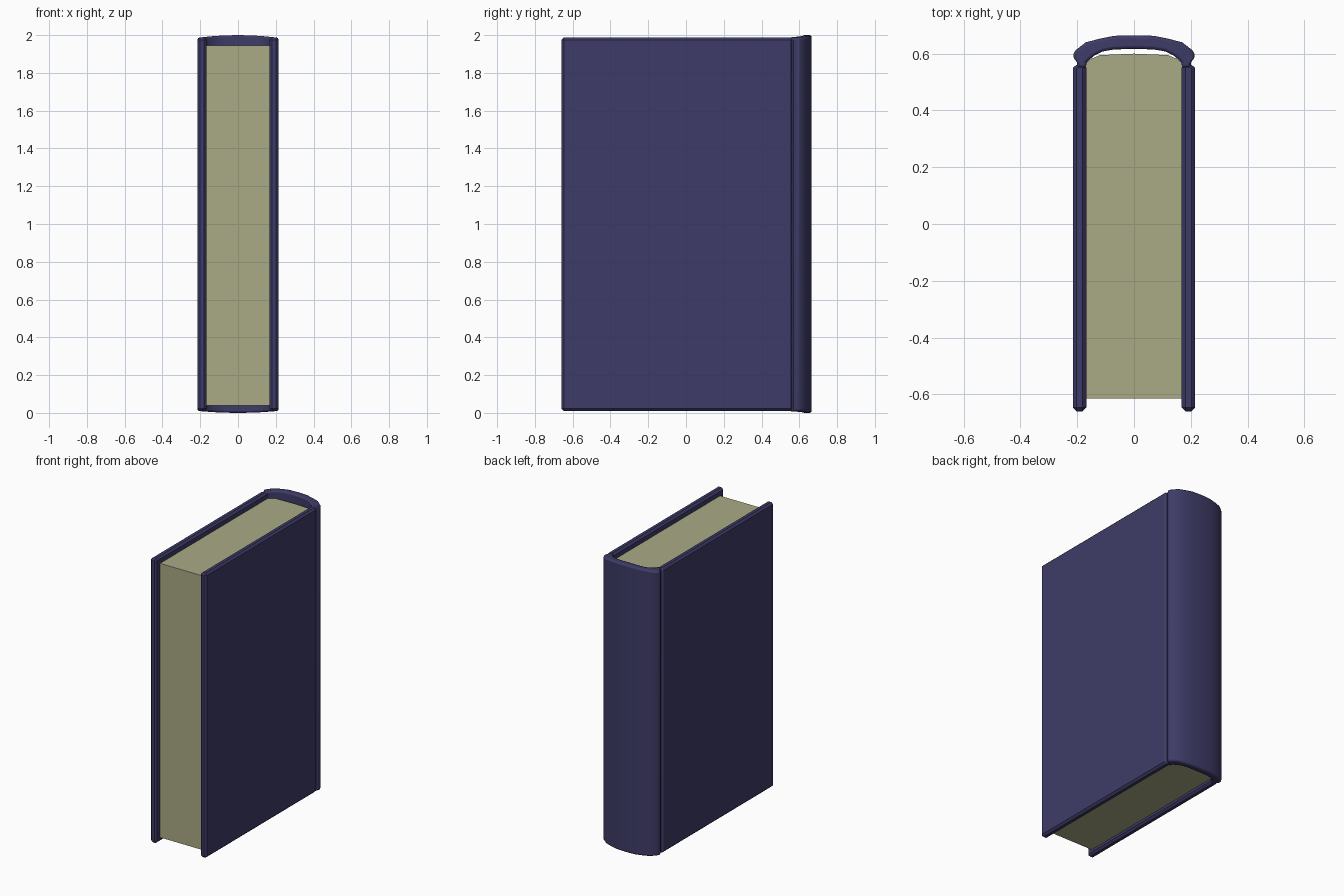
import bpy
import bmesh

cube = bpy.data.objects.get("Cube")
if cube:
    bpy.data.objects.remove(cube, do_unlink=True)


def material(name, rgb):
    mat = bpy.data.materials.new(name)
    mat.use_nodes = True
    colour = (*rgb, 1)
    mat.diffuse_color = colour
    mat.node_tree.nodes["Principled BSDF"].inputs["Base Color"].default_value = colour
    return mat


cloth = material("navy cloth", (0.048, 0.044, 0.135))
paper = material("aged paper", (0.40, 0.40, 0.24))


def mirrored(half):
    """Complete a half profile that ends on the centre line."""
    return half + [(-x, y) for x, y in reversed(half[:-1])]


def finish(name, bm, mat, bevel=0, segments=1):
    bmesh.ops.recalc_face_normals(bm, faces=bm.faces)
    mesh = bpy.data.meshes.new(name)
    bm.to_mesh(mesh)
    bm.free()
    mesh.materials.append(mat)
    obj = bpy.data.objects.new(name, mesh)
    bpy.context.collection.objects.link(obj)
    if bevel:
        mod = obj.modifiers.new("soft edges", "BEVEL")
        mod.width = bevel
        mod.segments = segments
        mod.limit_method = "ANGLE"
        mod.angle_limit = 0.9
    return obj


def prism(name, outline, low, high, mat, bevel=0):
    """Extrude a plan outline upwards."""
    bm = bmesh.new()
    base = bm.faces.new([bm.verts.new((x, y, low)) for x, y in outline])
    top = bmesh.ops.extrude_face_region(bm, geom=[base])["geom"]
    for v in top:
        if isinstance(v, bmesh.types.BMVert):
            v.co.z = high
    return finish(name, bm, mat, bevel)


# Page block with a rounded back
back = mirrored([(0.172, 0.565), (0.15, 0.582), (0.12, 0.595), (0, 0.6)])
prism("pages", [(-0.172, -0.615), (0.172, -0.615)] + back, 0.04, 1.945, paper)

# Cover boards, slightly narrowed towards the spine groove
for name, side in (("left_cover", 1), ("right_cover", -1)):
    outline = [(0.168, -0.66), (0.215, -0.66), (0.215, 0.55),
               (0.208, 0.565), (0.168, 0.565)]
    prism(name, [(x * side, y) for x, y in outline], 0.01, 1.988, cloth, 0.013)

# Spine: a curved strip with a raised hinge ridge on either side
outer = mirrored([(0.2, 0.55), (0.2, 0.568), (0.217, 0.592), (0.206, 0.612),
                  (0.17, 0.64), (0.12, 0.653), (0.07, 0.663), (0, 0.665)])
inner = mirrored([(0.168, 0.55), (0.168, 0.56), (0.166, 0.57), (0.16, 0.576),
                  (0.14, 0.593), (0.11, 0.608), (0.07, 0.615), (0, 0.617)])
bm = bmesh.new()
rings = []
for o, i in zip(outer, inner):
    ring = []
    for (x, y), top in ((o, False), (o, True), (i, True), (i, False)):
        crown = 1 - (x / 0.217) ** 2
        z = 1.985 + 0.015 * crown if top else 0.011 - 0.011 * crown
        ring.append(bm.verts.new((x, y, z)))
    rings.append(ring)
for a, b in zip(rings, rings[1:]):
    for k in range(4):
        n = (k + 1) % 4
        bm.faces.new((a[k], a[n], b[n], b[k]))
bm.faces.new(rings[0])
bm.faces.new(rings[-1])
spine = finish("spine", bm, cloth, 0.012, 2)

bpy.ops.object.select_all(action="DESELECT")
spine.select_set(True)
bpy.context.view_layer.objects.active = spine
bpy.ops.object.shade_smooth_by_angle(angle=0.6)
